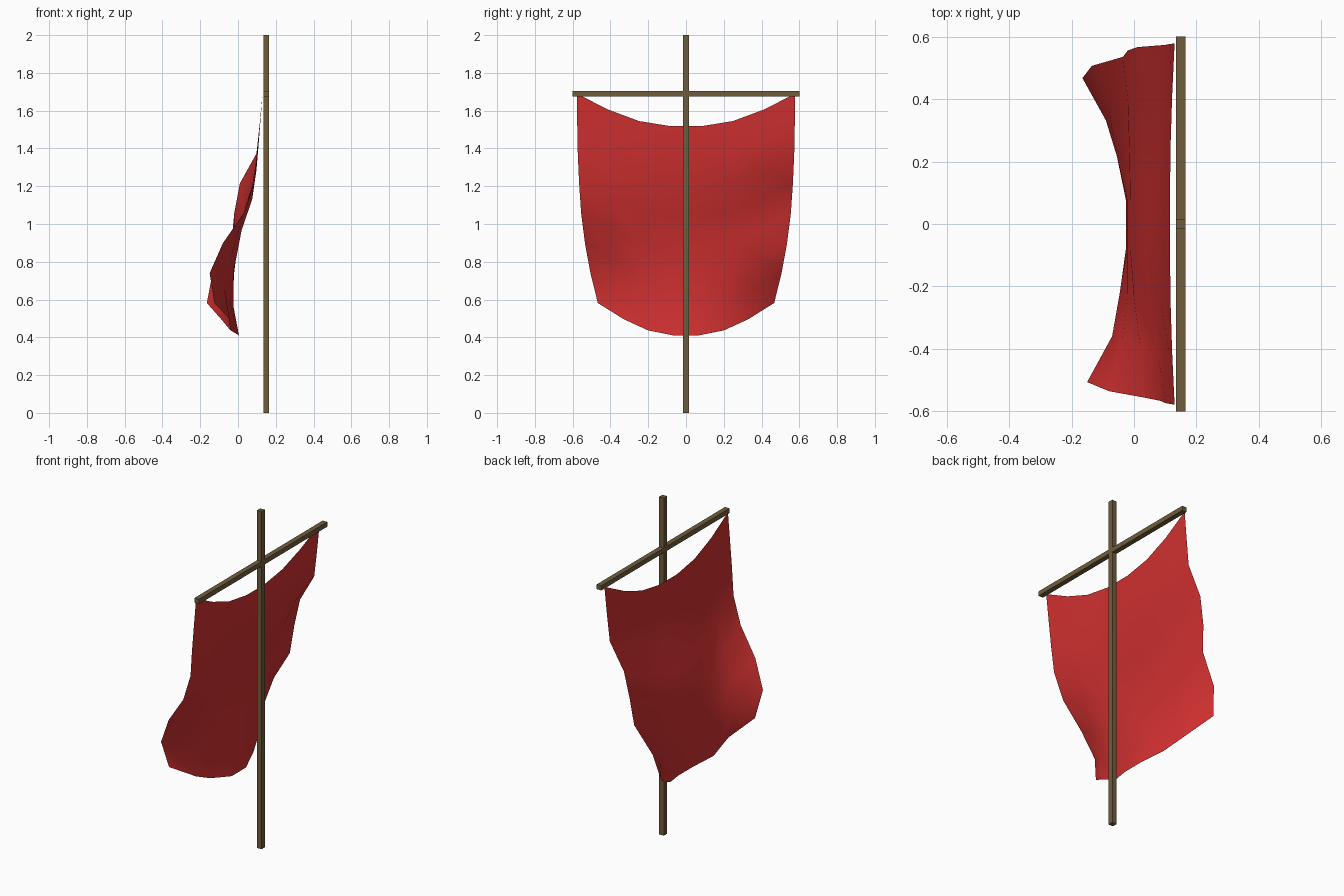
import bpy, bmesh


def material(name, color):
    m = bpy.data.materials.new(name)
    m.diffuse_color = color
    return m


wood = material("wood", (0.16, 0.11, 0.045, 1))
red = material("red_cloth", (0.65, 0.03, 0.03, 1))


def box(name, center, size, mat):
    bpy.ops.mesh.primitive_cube_add(size=1, location=center)
    ob = bpy.context.object
    ob.name = name
    ob.scale = size
    bpy.ops.object.transform_apply(location=False, rotation=False, scale=True)
    ob.data.materials.append(mat)
    return ob


# Upright pole and crossbar
box("pole", (0.15, 0, 1.0), (0.03, 0.03, 2.0), wood)
box("crossbar", (0.15, 0, 1.69), (0.03, 1.2, 0.028), wood)

# Hanging cloth: 8 x 8 grid, narrowing downward, sagging in the middle
half_width = [0.578, 0.576, 0.573, 0.566, 0.555, 0.535, 0.506, 0.467]
spread = [-1, -0.71, -0.43, -0.143, 0.143, 0.43, 0.71, 1]
sag = [0, 0.085, 0.145, 0.172, 0.172, 0.145, 0.085, 0]
# Billow of the cloth in x, one row per height from top to bottom
billow = [
    [.130, .122, .117, .115, .115, .117, .122, .130],
    [.115, .111, .105, .100, .100, .105, .111, .115],
    [.100, .098, .086, .075, .075, .082, .090, .098],
    [.085, .075, .050, .030, .030, .030, .020, .010],
    [.030, .020, .000, -.012, -.012, -.015, -.020, -.020],
    [-.080, -.040, -.022, -.022, -.022, -.025, -.030, -.035],
    [-.150, -.070, -.045, -.025, -.025, -.055, -.080, -.135],
    [-.125, -.045, -.040, .005, .005, -.040, -.090, -.165],
]
bm = bmesh.new()
grid = [[bm.verts.new((billow[r][c], half_width[r] * spread[c],
                       1.69 - r * 0.1583 - sag[c]))
         for c in range(8)] for r in range(8)]
for r in range(7):
    for c in range(7):
        f = bm.faces.new((grid[r][c], grid[r + 1][c],
                          grid[r + 1][c + 1], grid[r][c + 1]))
        f.smooth = True
mesh = bpy.data.meshes.new("cloth")
bm.to_mesh(mesh)
bm.free()
mesh.materials.append(red)
cloth = bpy.data.objects.new("cloth", mesh)
bpy.context.collection.objects.link(cloth)
